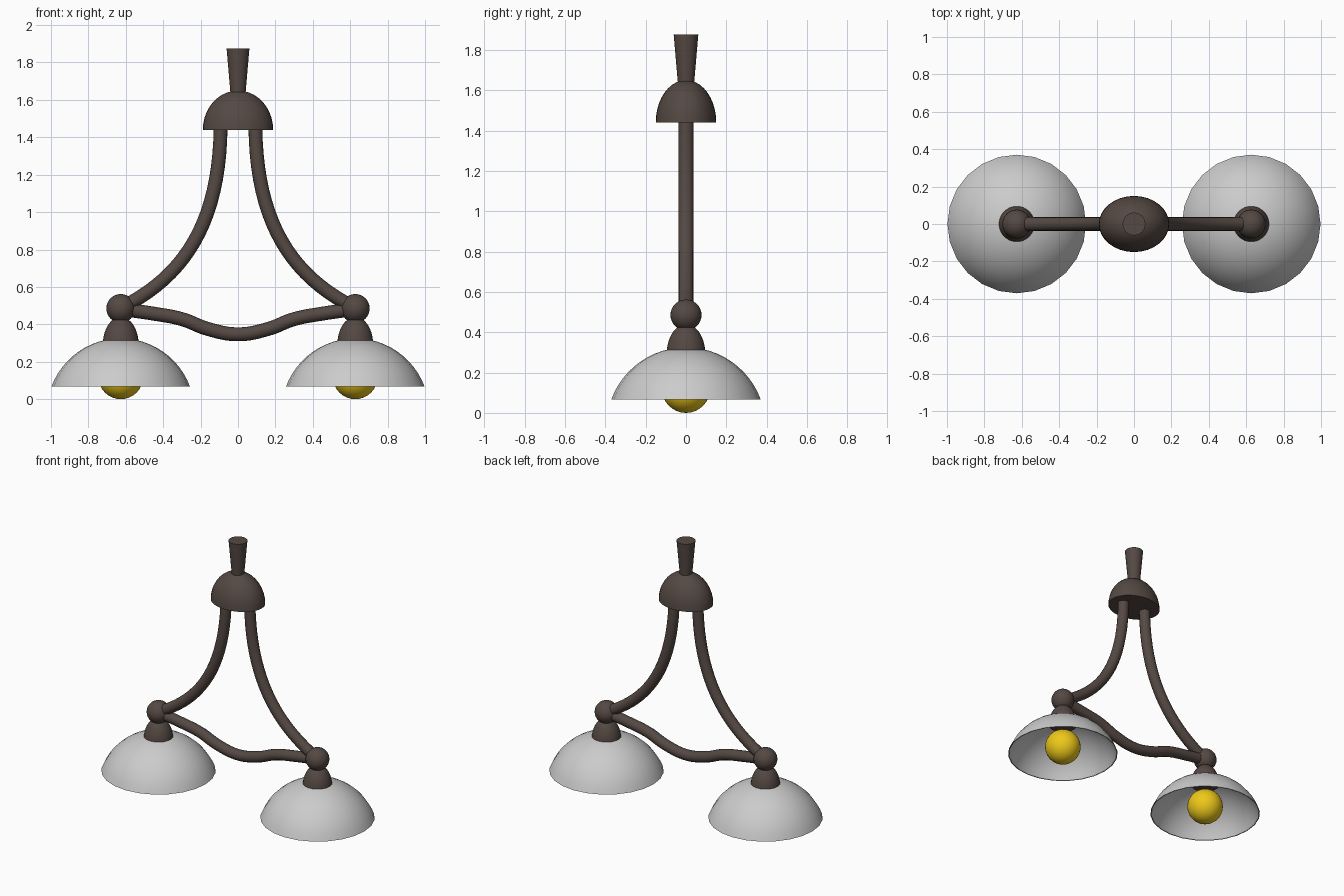
import bpy, bmesh
from math import sin, cos, pi, sqrt

if "Cube" in bpy.data.objects:
    bpy.data.objects.remove(bpy.data.objects["Cube"])


def material(name, rgb):
    m = bpy.data.materials.new(name)
    m.diffuse_color = (*rgb, 1)
    m.use_nodes = True
    m.node_tree.nodes["Principled BSDF"].inputs["Base Color"].default_value = m.diffuse_color
    return m


BRONZE = material("dark_bronze", (0.09, 0.066, 0.056))
GLOW = material("warm_yellow", (0.85, 0.58, 0.01))


def smooth(ob, mat):
    if mat:
        ob.data.materials.append(mat)
    bpy.ops.object.select_all(action='DESELECT')
    ob.select_set(True)
    bpy.context.view_layer.objects.active = ob
    bpy.ops.object.shade_smooth_by_angle(angle=0.7)
    return ob


def lathe(name, profile, x=0, mat=BRONZE, segs=32, sx=1, sy=1):
    """Turn a closed (radius, z) profile about the vertical axis at x."""
    bm = bmesh.new()
    vs = [bm.verts.new((r, 0, z)) for r, z in profile]
    es = [bm.edges.new(p) for p in zip(vs, vs[1:])]
    bmesh.ops.spin(bm, geom=vs + es, cent=(0, 0, 0), axis=(0, 0, 1),
                   angle=2 * pi, steps=segs, use_merge=True)
    bmesh.ops.remove_doubles(bm, verts=bm.verts, dist=1e-4)
    bmesh.ops.scale(bm, vec=(sx, sy, 1), verts=bm.verts)
    bmesh.ops.recalc_face_normals(bm, faces=bm.faces)
    me = bpy.data.meshes.new(name)
    bm.to_mesh(me)
    bm.free()
    ob = bpy.data.objects.new(name, me)
    ob.location.x = x
    bpy.context.collection.objects.link(ob)
    return smooth(ob, mat)


def dome(r, z0, h, n=10):
    return [(0, z0)] + [(r * cos(i * pi / 2 / n), z0 + h * sin(i * pi / 2 / n))
                        for i in range(n + 1)]


def ball(r, zc, n=16):
    return [(r * sin(i * pi / n), zc - r * cos(i * pi / n)) for i in range(n + 1)]


def cap_arc(R, zc, z_rim, n=12):
    """Spherical cap arc from rim to apex."""
    a0 = pi / 2 - math_asin((z_rim - zc) / R)
    return [(R * sin(a0 * (1 - i / n)), zc + R * cos(a0 * (1 - i / n)))
            for i in range(n + 1)]


def math_asin(v):
    from math import asin
    return asin(v)


def tube(name, pts, r=0.037):
    """Round tube through bezier points; each is (co, left, right) or just co."""
    cu = bpy.data.curves.new(name, 'CURVE')
    cu.dimensions = '3D'
    cu.bevel_depth = r
    cu.bevel_resolution = 6
    cu.resolution_u = 20 if len(pts) == 2 else 8
    cu.use_fill_caps = True
    sp = cu.splines.new('BEZIER')
    sp.bezier_points.add(len(pts) - 1)
    for bp, p in zip(sp.bezier_points, pts):
        if len(p) == 3:
            bp.handle_left_type = bp.handle_right_type = 'FREE'
            bp.co, bp.handle_left, bp.handle_right = [(q[0], 0, q[1]) for q in p]
        else:
            bp.co = (p[0], 0, p[1])
            bp.handle_left_type = bp.handle_right_type = 'AUTO'
    ob = bpy.data.objects.new(name, cu)
    bpy.context.collection.objects.link(ob)
    bpy.ops.object.select_all(action='DESELECT')
    ob.select_set(True)
    bpy.context.view_layer.objects.active = ob
    bpy.ops.object.convert(target='MESH')
    return smooth(bpy.context.view_layer.objects.active, BRONZE)


# Ceiling stem and oval canopy
lathe("stem", [(0, 1.62), (0.039, 1.62), (0.061, 1.875), (0, 1.875)])
lathe("canopy", dome(1, 1.44, 0.21), sx=0.188, sy=0.15)

X = 0.627
for s, side in ((-1, "left"), (1, "right")):
    # Sweeping arm from canopy down to the joint
    a, b, c, d = [(s * x, z) for x, z in
                  ((0.093, 1.45), (0.10, 0.95), (0.28, 0.66), (X, 0.487))]
    tube(side + "_arm", [(a, a, b), (d, c, d)])
    # Joint ball and lamp socket
    lathe(side + "_joint", ball(0.077, 0.485), s * X)
    lathe(side + "_socket", dome(0.096, 0.29, 0.15), s * X)
    # Thin domed shade
    outer = cap_arc(0.395, -0.07, 0.067)
    inner = cap_arc(0.389, -0.07, 0.067)
    lathe(side + "_shade", outer + inner[::-1] + outer[:1], s * X, None, segs=24)
    # Bulb
    lathe(side + "_bulb", ball(0.12, 0.12), s * X, GLOW)

# Wavy cross bar joining the two lamps
half = [(X, 0.482), (0.45, 0.457), (0.30, 0.428), (0.16, 0.375)]
tube("cross_bar", [(-x, z) for x, z in half] + [(0, 0.347)] + half[::-1])
